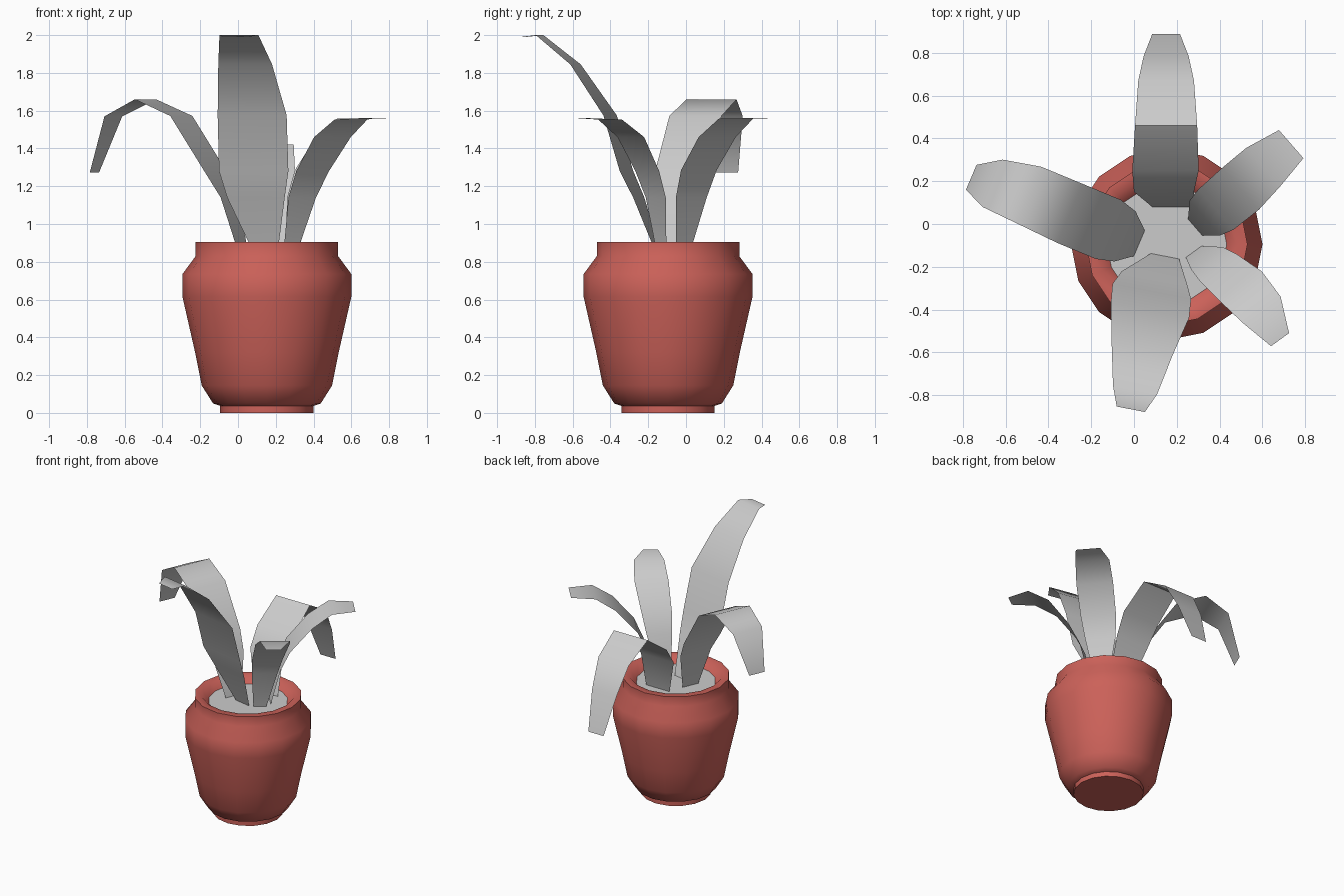
import bpy
import bmesh
import math
from mathutils import Vector

CENTRE = Vector((0.153, -0.095, 0))
SIDES = 16


def finish(name, bm, smooth_angle, material=None):
    bmesh.ops.recalc_face_normals(bm, faces=bm.faces)
    mesh = bpy.data.meshes.new(name)
    bm.to_mesh(mesh)
    bm.free()
    obj = bpy.data.objects.new(name, mesh)
    bpy.context.collection.objects.link(obj)
    if material:
        mesh.materials.append(material)
    bpy.ops.object.select_all(action='DESELECT')
    bpy.context.view_layer.objects.active = obj
    obj.select_set(True)
    bpy.ops.object.shade_smooth_by_angle(angle=math.radians(smooth_angle))
    return obj


def ring(bm, r, z):
    steps = [2 * math.pi * i / SIDES for i in range(SIDES)]
    return [bm.verts.new(CENTRE + Vector((r * math.cos(a), r * math.sin(a), z)))
            for a in steps]


def leaf(name, angle, rows):
    """Strip along spine rows (x, y, z, half width); angle is the cross direction."""
    a = math.radians(angle)
    across = Vector((math.cos(a), math.sin(a), 0))
    bm = bmesh.new()
    pairs = [(bm.verts.new(Vector(p) - across * w), bm.verts.new(Vector(p) + across * w))
             for *p, w in rows]
    for (l0, r0), (l1, r1) in zip(pairs, pairs[1:]):
        bm.faces.new((l0, r0, r1, l1))
    finish(name, bm, 60)


# Pot: turned profile from the foot up and over the rim to the soil line
clay = bpy.data.materials.new("clay")
clay.diffuse_color = (0.6, 0.12, 0.10, 1)
profile = [(0.247, 0), (0.247, 0.037), (0.285, 0.05), (0.345, 0.145), (0.38, 0.32),
           (0.447, 0.615), (0.447, 0.735), (0.377, 0.83), (0.377, 0.905),
           (0.325, 0.905), (0.275, 0.85)]
bm = bmesh.new()
rings = [ring(bm, r, z) for r, z in profile]
bm.faces.new(rings[0])
for lo, hi in zip(rings, rings[1:]):
    for i in range(SIDES):
        j = (i + 1) % SIDES
        bm.faces.new((lo[i], lo[j], hi[j], hi[i]))
finish("pot", bm, 50, clay)

# Soil disc
bm = bmesh.new()
bm.faces.new(ring(bm, 0.28, 0.856))
finish("soil", bm, 30)

# Leaves: each one an arching strip rooted in the soil
leaf("back_leaf", 0, [
    (0.185, 0.08, 0.855, 0.10), (0.14, 0.15, 1.13, 0.14), (0.147, 0.25, 1.27, 0.155),
    (0.15, 0.46, 1.42, 0.145), (0.15, 0.67, 1.30, 0.13), (0.15, 0.784, 1.10, 0.105),
    (0.15, 0.887, 0.82, 0.065)])
leaf("left_leaf", 67, [
    (0.025, -0.09, 0.855, 0.065), (-0.042, -0.058, 1.14, 0.127), (-0.12, -0.025, 1.28, 0.15),
    (-0.30, 0.05, 1.572, 0.15), (-0.49, 0.135, 1.66, 0.144), (-0.66, 0.19, 1.57, 0.12),
    (-0.76, 0.218, 1.273, 0.063)])
leaf("front_leaf", -11, [
    (0.145, -0.15, 0.855, 0.067), (0.095, -0.25, 1.14, 0.155), (0.083, -0.315, 1.28, 0.187),
    (0.075, -0.402, 1.575, 0.186), (0.038, -0.585, 1.845, 0.145),
    (0.005, -0.775, 2.0, 0.105), (-0.015, -0.865, 1.99, 0.067)])
leaf("front_right_leaf", 36, [
    (0.278, -0.13, 0.855, 0.045), (0.34, -0.16, 1.14, 0.09), (0.395, -0.205, 1.28, 0.107),
    (0.50, -0.292, 1.46, 0.12), (0.598, -0.402, 1.553, 0.107), (0.682, -0.54, 1.56, 0.052)])
leaf("back_right_leaf", -49, [
    (0.285, -0.015, 0.855, 0.05), (0.331, 0.028, 1.14, 0.108), (0.383, 0.068, 1.285, 0.125),
    (0.498, 0.165, 1.46, 0.13), (0.603, 0.265, 1.558, 0.12), (0.734, 0.373, 1.56, 0.087)])
